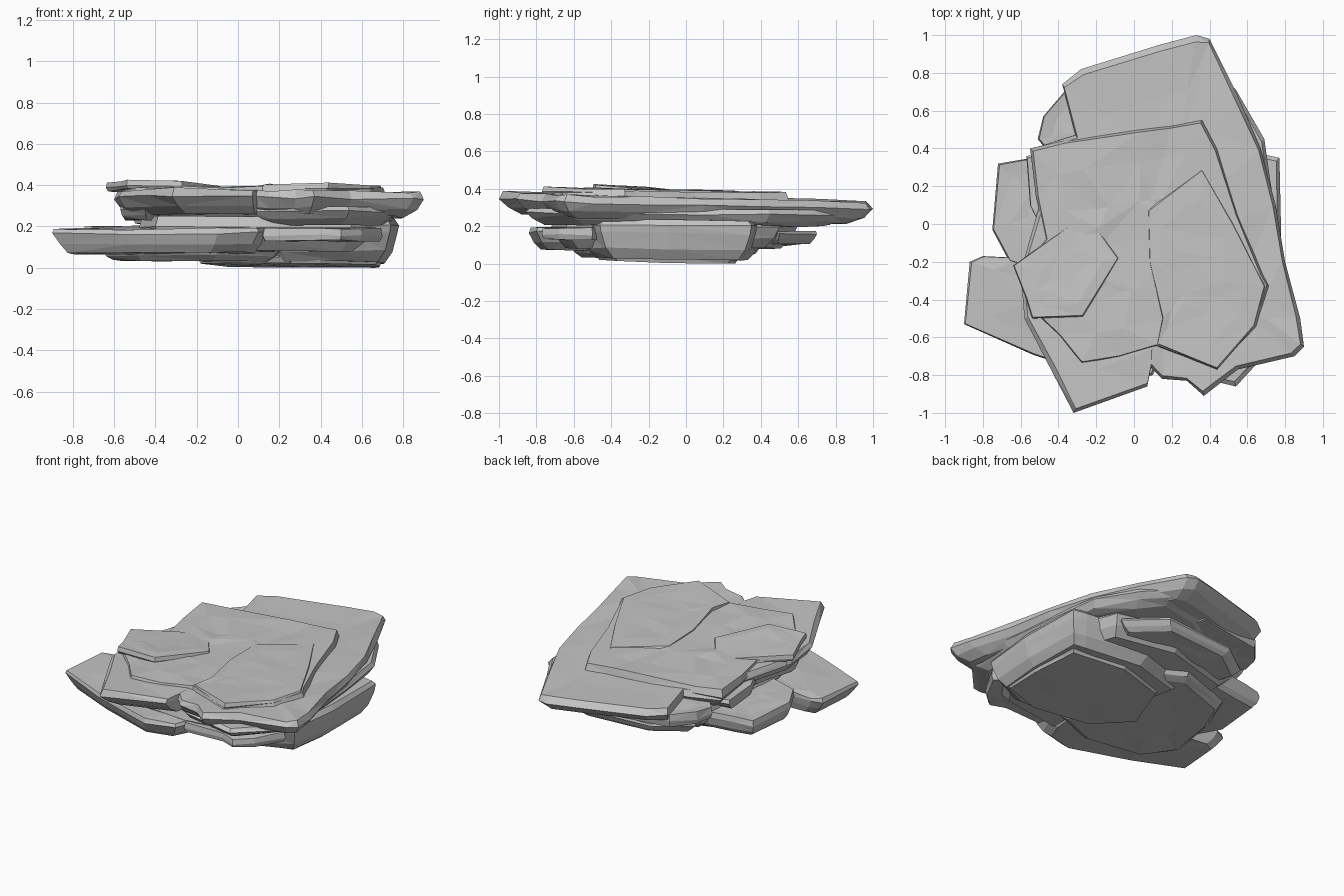
import bpy
import bmesh
import random
from mathutils import Vector

random.seed(4)

old_cube = bpy.data.objects.get("Cube")
if old_cube:
    bpy.data.objects.remove(old_cube, do_unlink=True)

# One plain stone colour
stone = bpy.data.materials.new("grey_stone")
stone.use_nodes = True
stone_colour = (0.55, 0.55, 0.55, 1)
stone.diffuse_color = stone_colour
shader = next(n for n in stone.node_tree.nodes if n.type == "BSDF_PRINCIPLED")
shader.inputs["Base Color"].default_value = stone_colour
shader.inputs["Roughness"].default_value = 0.9

# Edge profiles: (height fraction, outline scale)
OVERHANG = [(0, .87), (.3, .95), (.7, 1), (1, .975)]
WEDGE = [(0, .86), (.4, .94), (.8, 1), (1, .985)]
BLUNT = [(0, .96), (.4, 1), (1, .975)]
BOWL = [(0, .82), (.25, .92), (.65, .98), (.85, 1), (1, .95)]


def slab(name, outline, low, high, profile, tilt=(0, 0), rough=.008):
    """Stack scaled copies of an outline into a chipped, faceted layer."""
    bm = bmesh.new()
    points = [Vector(p) for p in outline]
    centre = sum(points, Vector((0, 0))) / len(points)
    # inner rings break up the flat top and underside
    bottom, top = profile[0][1], profile[-1][1]
    rings = [(0, bottom * .55)] + profile + [(1, top * .75), (1, top * .4)]
    levels = []
    for fraction, scale in rings:
        level = []
        for p in points:
            chip = 0 if scale == 1 else random.uniform(-rough, rough)
            q = centre + (p - centre) * (scale + chip)
            lean = tilt[0] * (q.x - centre.x) + tilt[1] * (q.y - centre.y)
            z = low + (high - low) * fraction + lean
            z += random.uniform(-rough, rough) * .8
            level.append(bm.verts.new((q.x, q.y, max(z, 0))))
        levels.append(level)
    count = len(points)
    for below, above in zip(levels, levels[1:]):
        for i in range(count):
            j = (i + 1) % count
            bm.faces.new((below[i], below[j], above[j], above[i]))
    bm.faces.new(levels[0][::-1])
    bm.faces.new(levels[-1])
    bmesh.ops.triangulate(bm, faces=bm.faces[:])
    bmesh.ops.recalc_face_normals(bm, faces=bm.faces[:])
    mesh = bpy.data.meshes.new(name)
    bm.to_mesh(mesh)
    bm.free()
    mesh.materials.append(stone)
    layer = bpy.data.objects.new(name, mesh)
    bpy.context.collection.objects.link(layer)


# Broad overhanging main layer
slab("main_layer", [
    (.40, .98), (.33, 1), (.14, .95), (-.28, .82), (-.38, .74), (-.31, .47),
    (-.54, .40), (-.50, .1), (-.60, -.25), (-.58, -.5), (-.44, -.77),
    (-.32, -1), (.07, -.86), (.09, -.76), (.15, -.82), (.28, -.83),
    (.37, -.91), (.55, -.77), (.85, -.70), (.9, -.65), (.88, -.5),
    (.8, -.2), (.75, .1), (.67, .4), (.54, .7)],
    .24, .358, OVERHANG, (-.01, -.026))

# Top plate, with two raised caps that sink into it towards the back
slab("top_plate", [
    (-.55, .40), (-.38, .44), (.04, .5), (.2, .52), (.36, .55), (.44, .4),
    (.55, .05), (.69, -.27), (.72, -.33), (.65, -.55), (.44, -.78),
    (.12, -.65), (-.08, -.71), (-.28, -.74), (-.4, -.6), (-.52, -.48),
    (-.59, -.22), (-.47, -.08), (-.52, .15)],
    .31, .386, BLUNT, (0, -.01))
slab("left_cap", [
    (-.64, -.22), (-.4, -.05), (-.25, .06), (-.08, -.18), (-.27, -.49),
    (-.54, -.5), (-.57, -.4)],
    .365, .408, BLUNT, (-.02, -.07), .005)
slab("right_cap", [
    (.07, .08), (.08, -.2), (.15, -.5), (.12, -.64), (.44, -.77),
    (.64, -.54), (.7, -.33), (.53, 0), (.36, .3)],
    .36, .399, BLUNT, (0, -.02), .006)

# Layers tucked beneath the main one
slab("under_main_layer", [
    (.54, .71), (.69, .45), (.74, .1), (.78, -.3), (.76, -.62), (.54, -.86),
    (.16, -.77), (.05, -.7), (-.4, -.62), (-.48, -.3), (-.46, .3),
    (-.3, .5), (.1, .8), (.4, .86)],
    .205, .29, OVERHANG, (0, -.01))
slab("back_left_shelf", [
    (-.48, .57), (-.37, .70), (.1, .78), (.2, .3), (-.3, .2), (-.51, .45)],
    .21, .29, BLUNT)
slab("left_shelf", [
    (-.57, .36), (-.45, .38), (0, .3), (0, -.5), (-.45, -.62), (-.57, -.36),
    (-.52, -.2), (-.48, -.05), (-.55, .1)],
    .235, .31, OVERHANG)
slab("core", [
    (-.43, .45), (.1, .6), (.55, .5), (.7, .1), (.72, -.4), (.55, -.64),
    (.1, -.72), (-.4, -.68), (-.48, -.3)],
    .08, .25, OVERHANG)
slab("back_ledge", [
    (-.42, .5), (-.2, .66), (.3, .7), (.52, .5), (.3, .1), (-.3, .1)],
    .1, .17, WEDGE)
slab("front_ledge", [
    (.12, -.74), (.4, -.73), (.5, -.77), (.6, -.68), (.7, -.5),
    (.3, -.3), (.1, -.4)],
    .13, .19, BLUNT)

# Lower layers, stepping in towards the ground
slab("lower_left_layer", [
    (-.9, -.53), (-.54, -.69), (-.1, -.84), (.1, -.8), (.15, -.66),
    (.18, -.2), (0, .2), (-.45, .1), (-.6, -.18), (-.8, -.17), (-.87, -.2)],
    .07, .19, WEDGE, (.005, 0))
slab("left_ledge", [
    (-.72, .32), (-.6, .34), (-.1, .42), (.1, 0), (-.3, -.3), (-.66, -.2),
    (-.75, -.03)],
    .085, .20, OVERHANG)
slab("lower_right_layer", [
    (.77, .35), (.68, .37), (.2, .42), (-.2, .3), (-.1, -.3), (.2, -.53),
    (.5, -.57), (.74, -.46), (.78, -.1)],
    .025, .235, BOWL, (0, -.01))
slab("under_left_layer", [
    (-.66, -.35), (-.5, -.55), (-.1, -.62), (.2, -.5), (.3, .2),
    (-.1, .4), (-.5, .25), (-.6, 0)],
    .035, .12, OVERHANG)
slab("foot", [
    (.68, .24), (.3, .28), (-.05, .17), (-.2, -.2), (0, -.42), (.4, -.48),
    (.68, -.38), (.7, -.1)],
    .01, .09, BLUNT, (-.01, -.03), .005)
